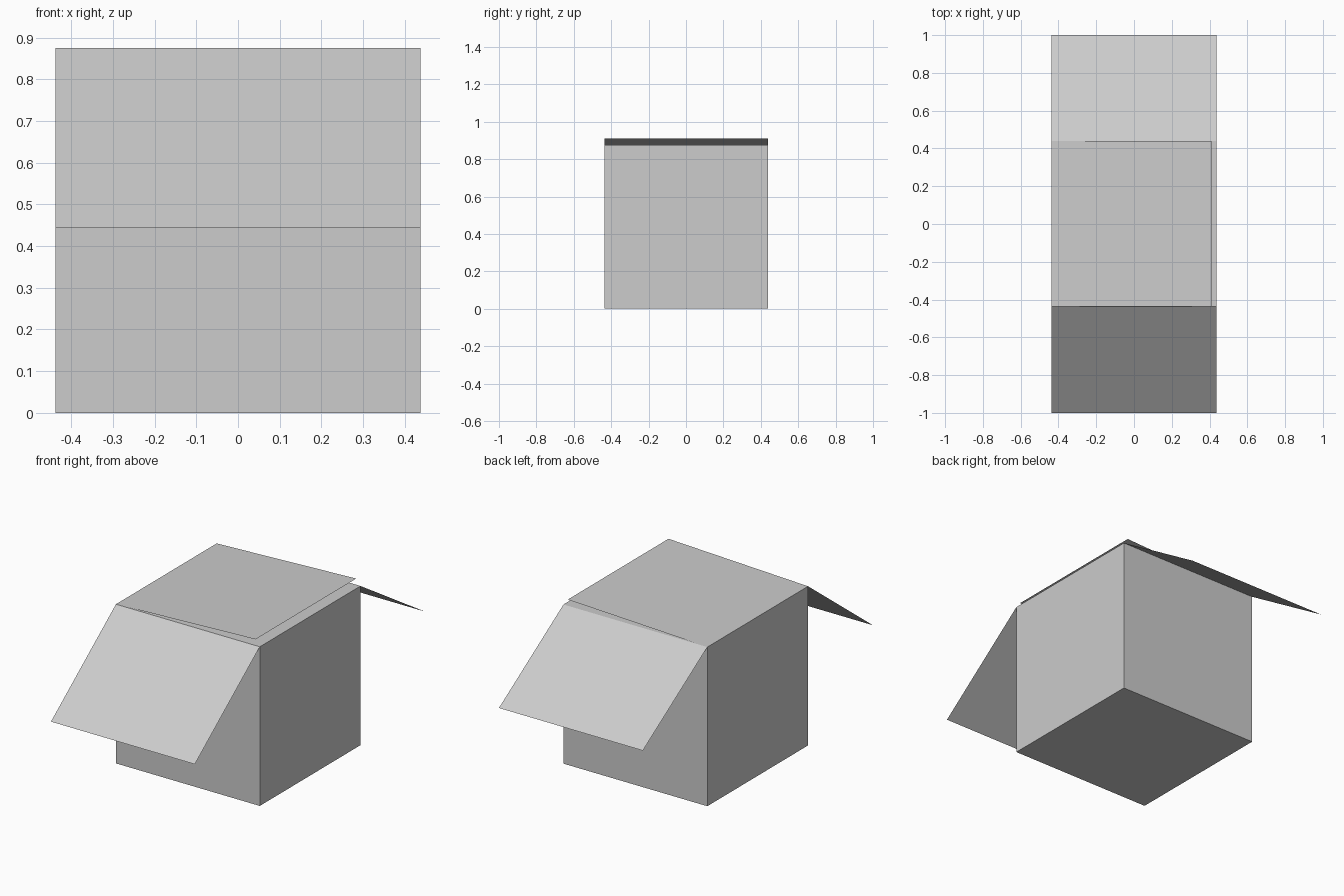
import bpy
import bmesh
from mathutils import Vector

old = bpy.data.objects.get("Cube")
if old:
    bpy.data.objects.remove(old, do_unlink=True)

card = bpy.data.materials.new("plain grey")
card.use_nodes = True
colour = (0.604, 0.604, 0.604, 1)
card.diffuse_color = colour
card.node_tree.nodes["Principled BSDF"].inputs["Base Color"].default_value = colour

SIDE = 0.875
H = SIDE / 2
MID_Y = 0.002          # the box sits a touch towards the longer flap's far side
FRONT, BACK = MID_Y - H, MID_Y + H


def finish(name, bm):
    mesh = bpy.data.meshes.new(name)
    bm.to_mesh(mesh)
    bm.free()
    mesh.materials.append(card)
    obj = bpy.data.objects.new(name, mesh)
    bpy.context.collection.objects.link(obj)
    return obj


def flap(name, hinge_a, hinge_b, swing):
    """Paper-thin sheet swept from its hinge edge."""
    bm = bmesh.new()
    a, b, s = Vector(hinge_a), Vector(hinge_b), Vector(swing)
    face = bm.faces.new([bm.verts.new(p) for p in (a, b, b + s, a + s)])
    face.normal_update()
    if face.normal.z < 0:
        face.normal_flip()
    return finish(name, bm)


# Box body
bm = bmesh.new()
bmesh.ops.create_cube(bm, size=SIDE)
bmesh.ops.translate(bm, verts=bm.verts, vec=(0, MID_Y, H))
finish("box_body", bm)

# Drooping front and back flaps
flap("front_flap", (-H, FRONT, SIDE), (H, FRONT, SIDE), (0, -1 - FRONT, -0.43))
flap("back_flap", (-H, BACK, SIDE), (H, BACK, SIDE), (0, 1 - BACK, -0.355))

# Lid hinged on one side, slightly raised at its free edge
flap("lid_flap", (-H, FRONT, SIDE), (-H, BACK, SIDE), (0.849, 0, 0.034))
